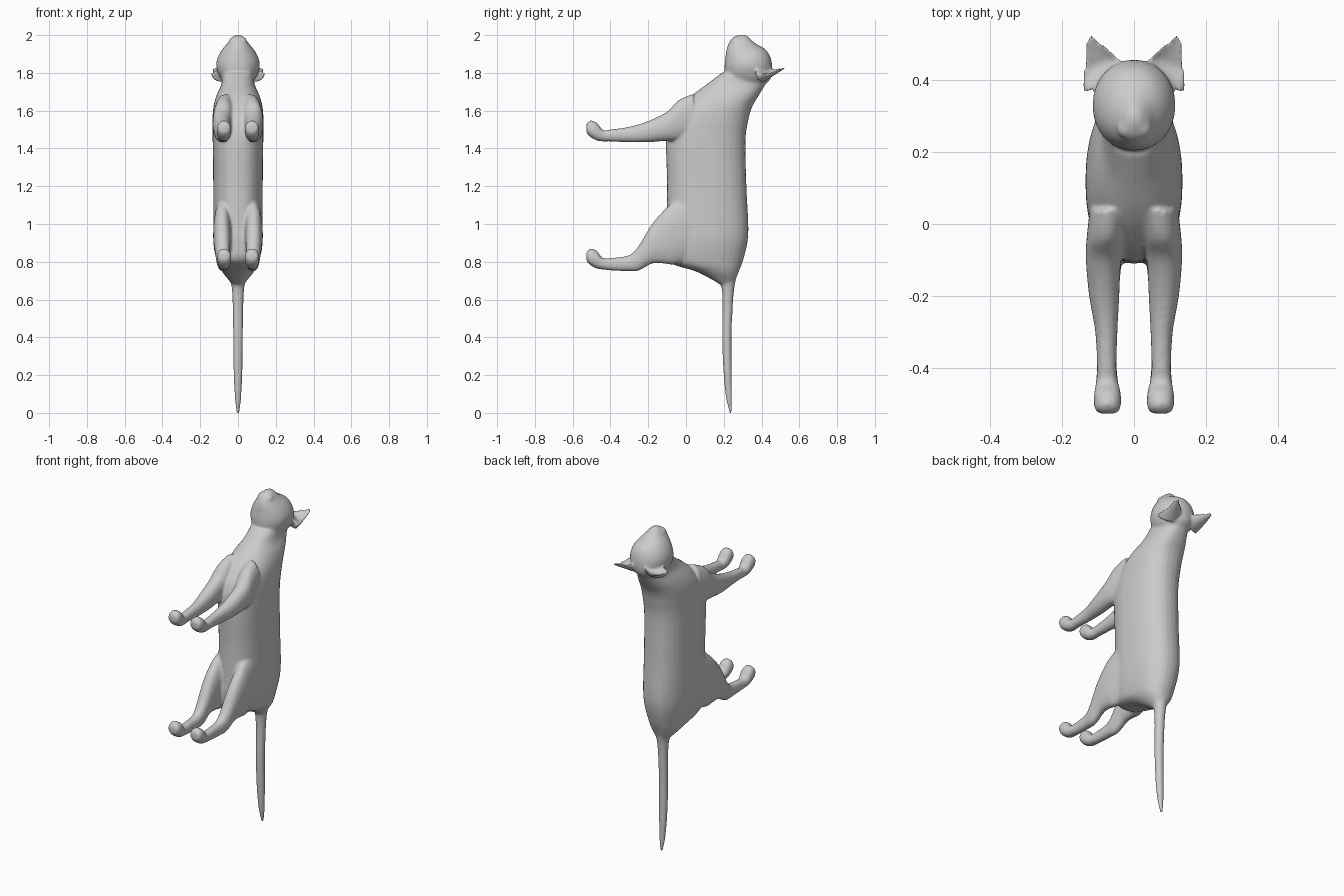
import bpy, bmesh, math
from mathutils import Vector

SEG = 32


def smooth_rows(rows, sub=5):
    """Catmull-Rom interpolation of profile rows."""
    out = []
    for i in range(len(rows) - 1):
        p0, p1, p2 = rows[max(i - 1, 0)], rows[i], rows[i + 1]
        p3 = rows[min(i + 2, len(rows) - 1)]
        for k in range(sub):
            t = k / sub
            out.append([0.5 * (2 * b + (c - a) * t + (2 * a - 5 * b + 4 * c - d) * t * t
                               + (3 * b - a - 3 * c + d) * t ** 3)
                        for a, b, c, d in zip(p0, p1, p2, p3)])
    return out + [list(rows[-1])]


def skin(bm, rings):
    """Closed skin through a list of point rings."""
    vs = [[bm.verts.new(p) for p in r] for r in rings]
    n = len(vs[0])
    for a, b in zip(vs, vs[1:]):
        for i in range(n):
            bm.faces.new((a[i], a[(i + 1) % n], b[(i + 1) % n], b[i]))
    bm.faces.new(vs[0][::-1])
    bm.faces.new(vs[-1])


def oval(power):
    for i in range(SEG):
        a = 2 * math.pi * i / SEG
        c, s = math.cos(a), math.sin(a)
        yield (math.copysign(abs(c) ** (2 / power), c), math.copysign(abs(s) ** (2 / power), s))


def upright(bm, rows, power=2.0):
    """Rows: z, y min, y max, half width."""
    skin(bm, [[(c * w, (y0 + y1) / 2 + s * (y1 - y0) / 2, z) for c, s in oval(power)]
              for z, y0, y1, w in smooth_rows(rows)])


def limb(bm, rows, side):
    """Rows: y, z min, z max, x centre, half width."""
    skin(bm, [[(side * (x + c * w), y, (z0 + z1) / 2 + s * (z1 - z0) / 2) for c, s in oval(2.2)]
              for y, z0, z1, x, w in smooth_rows(rows)])


def ear(bm, side):
    """Cupped ear, open towards the face."""
    base, tip = Vector((0.078, 0.395, 1.805)), Vector((0.126, 0.522, 1.832))
    across = Vector((0.87, -0.42, -0.22)).normalized()
    depth = across.cross(tip - base).normalized()
    rings = []
    for k in range(9):
        t = k / 8
        w, d = 0.061 * (1 - t ** 1.3) + 0.009, 0.046 * (1 - t) + 0.010
        ring = []
        for c, s in oval(2):
            cup = s * d if s < 0 else s * d * (0.5 - 1.0 * min(1, t * 3))
            p = base.lerp(tip, t) + across * (c * w) + depth * cup
            ring.append((side * p.x, p.y, p.z))
        rings.append(ring)
    skin(bm, rings)


def ball(bm, pos, size):
    ret = bmesh.ops.create_uvsphere(bm, u_segments=24, v_segments=14, radius=1)
    for v in ret["verts"]:
        v.co = Vector(pos) + Vector(v.co[i] * size[i] for i in range(3))


def finish(bm, name):
    bmesh.ops.recalc_face_normals(bm, faces=bm.faces)
    for f in bm.faces:
        f.smooth = True
    me = bpy.data.meshes.new(name)
    bm.to_mesh(me)
    bm.free()
    ob = bpy.data.objects.new(name, me)
    bpy.context.collection.objects.link(ob)
    return ob


bm = bmesh.new()
# torso and neck
upright(bm, [(0.68, 0.18, 0.25, 0.03), (0.71, 0.13, 0.265, 0.055), (0.75, 0.05, 0.28, 0.085),
             (0.80, -0.09, 0.30, 0.108), (0.90, -0.11, 0.325, 0.127), (1.0, -0.105, 0.33, 0.131),
             (1.2, -0.10, 0.32, 0.131), (1.44, -0.105, 0.315, 0.134), (1.55, -0.08, 0.33, 0.135),
             (1.62, -0.03, 0.35, 0.13), (1.68, 0.03, 0.385, 0.114), (1.74, 0.11, 0.42, 0.088),
             (1.80, 0.19, 0.44, 0.085)], 2.35)
# tail
upright(bm, [(0.80, 0.14, 0.29, 0.07), (0.70, 0.18, 0.263, 0.04), (0.6, 0.193, 0.25, 0.029),
             (0.4, 0.191, 0.241, 0.026), (0.2, 0.199, 0.243, 0.023), (0.08, 0.212, 0.244, 0.017),
             (0.02, 0.225, 0.243, 0.011), (-0.004, 0.230, 0.242, 0.006)])
# head and muzzle
upright(bm, [(1.74, 0.25, 0.42, 0.07), (1.77, 0.215, 0.448, 0.092), (1.81, 0.205, 0.457, 0.11),
             (1.85, 0.205, 0.455, 0.115), (1.89, 0.21, 0.444, 0.104), (1.925, 0.215, 0.42, 0.083),
             (1.955, 0.225, 0.37, 0.058), (1.98, 0.24, 0.34, 0.04), (1.995, 0.262, 0.325, 0.024),
             (2.002, 0.28, 0.31, 0.01)], 2.1)

front_leg = [(0.04, 1.45, 1.69, 0.068, 0.055), (-0.04, 1.44, 1.655, 0.078, 0.054),
             (-0.1, 1.44, 1.595, 0.085, 0.049), (-0.2, 1.433, 1.545, 0.083, 0.042),
             (-0.3, 1.433, 1.515, 0.077, 0.031), (-0.4, 1.437, 1.5, 0.076, 0.027)]
hind_leg = [(0.06, 0.82, 1.2, 0.065, 0.055), (-0.06, 0.785, 1.12, 0.077, 0.053),
            (-0.11, 0.79, 1.08, 0.083, 0.048), (-0.18, 0.79, 1.0, 0.083, 0.042),
            (-0.25, 0.753, 0.885, 0.08, 0.035), (-0.30, 0.75, 0.835, 0.077, 0.03),
            (-0.38, 0.753, 0.822, 0.076, 0.027)]


def paw(z):
    return [(-0.44, z + 0.001, z + 0.062, 0.075, 0.031), (-0.47, z + 0.005, z + 0.098, 0.074, 0.037),
            (-0.50, z + 0.02, z + 0.112, 0.074, 0.038), (-0.518, z + 0.035, z + 0.104, 0.074, 0.034),
            (-0.528, z + 0.05, z + 0.09, 0.074, 0.022)]


for side in (-1, 1):
    limb(bm, front_leg + paw(1.436), side)
    limb(bm, hind_leg + paw(0.758), side)
    ear(bm, side)
    # cheek pad beside the nose
    ball(bm, (side * 0.022, 0.268, 1.965), (0.027, 0.03, 0.026))
# fuse the parts into one soft skin
body = finish(bm, "cat_body")
rm = body.modifiers.new("Fuse", 'REMESH')
rm.mode = 'VOXEL'
rm.voxel_size = 0.007
rm.use_smooth_shade = True
sm = body.modifiers.new("Soften", 'SMOOTH')
sm.factor = 0.5
sm.iterations = 7

# eyes and nose
for side, label in ((-1, "left"), (1, "right")):
    bm = bmesh.new()
    ball(bm, (side * 0.056, 0.357, 1.913), (0.021, 0.021, 0.020))
    finish(bm, "eye_" + label)
bm = bmesh.new()
ball(bm, (0, 0.298, 1.992), (0.013, 0.010, 0.008))
finish(bm, "nose")
